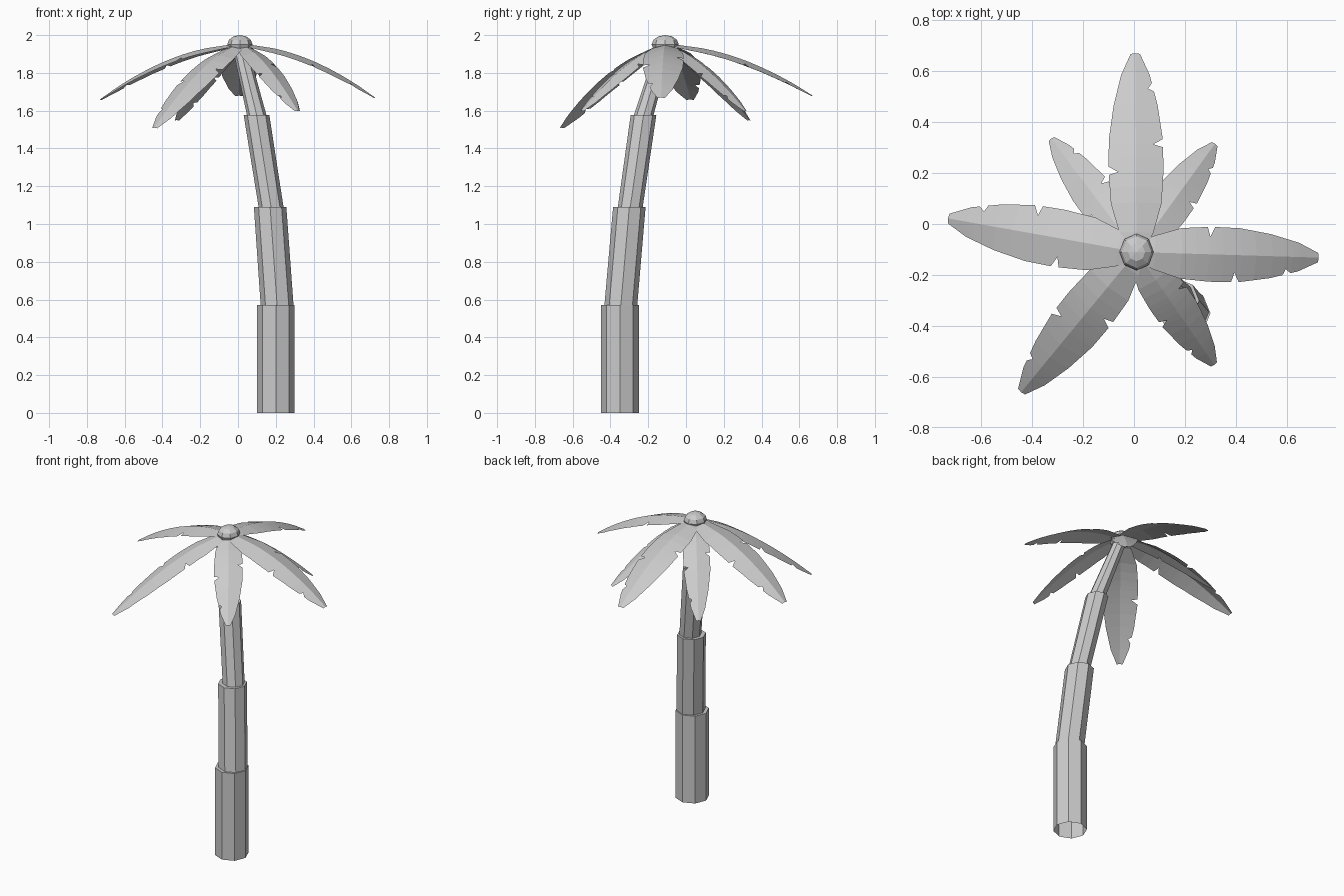
import bpy, bmesh, math
from mathutils import Vector

if "Cube" in bpy.data.objects:
    bpy.data.objects.remove(bpy.data.objects["Cube"])


def make_object(name, bm):
    bmesh.ops.recalc_face_normals(bm, faces=bm.faces)
    mesh = bpy.data.meshes.new(name)
    bm.to_mesh(mesh)
    bm.free()
    ob = bpy.data.objects.new(name, mesh)
    bpy.context.collection.objects.link(ob)
    return ob


# Trunk: stepped octagonal tube, open at the bottom (x, y, z, radius)
rings = [(.20, -.35, 0, .10), (.20, -.35, .57, .10),
         (.207, -.345, .57, .087), (.17, -.30, 1.09, .086),
         (.175, -.295, 1.09, .066), (.098, -.225, 1.577, .068),
         (.10, -.225, 1.572, .052), (.01, -.115, 1.94, .04)]
bm = bmesh.new()
loops = []
for x, y, z, r in rings:
    loops.append([bm.verts.new((x + r * math.cos(i * math.pi / 4),
                                y + r * math.sin(i * math.pi / 4), z)) for i in range(8)])
for a, b in zip(loops, loops[1:]):
    for i in range(8):
        j = (i + 1) % 8
        bm.faces.new((a[i], a[j], b[j], b[i]))
make_object("trunk", bm)

# Crown knob: low-poly flattened ball
bm = bmesh.new()
bmesh.ops.create_uvsphere(bm, u_segments=8, v_segments=6, radius=1)
for v in bm.verts:
    v.co = Vector((v.co.x * .067 + .01, v.co.y * .072 - .11, v.co.z * .05 + 1.95))
make_object("crown_knob", bm)

# Leaf outline: relative half width along the length
OUTLINE = [(0, .3), (.1, .62), (.25, .92), (.42, 1), (.58, .98),
           (.75, .8), (.9, .52), (1, .17)]
NOTCHES = {1: [(.55, .35), (.83, .3)], -1: [(.41, .35)]}  # per side: place, depth


def half_width(t):
    for (t0, w0), (t1, w1) in zip(OUTLINE, OUTLINE[1:]):
        if t <= t1:
            return w0 + (w1 - w0) * (t - t0) / (t1 - t0)
    return OUTLINE[-1][1]


def leaf(name, tip, width, power):
    base = Vector((.01, -.11, 1.95))
    flat = Vector((tip[0] - base.x, tip[1] - base.y, 0))
    drop = base.z - tip[2]
    side = Vector((flat.y, -flat.x, 0)).normalized()   # right, looking outward
    bm = bmesh.new()

    def mid(t):
        return base + flat * t - Vector((0, 0, drop * t ** power))

    spots = {0, .1, .25, .33, .48, .66, .75, .9, 1}
    for s in NOTCHES:
        for p, d in NOTCHES[s]:
            spots |= {p - .012, p, p + .03}
    rows = []
    for t in sorted(spots):
        tangent = mid(t + .01) - mid(t - .01 if t > .01 else t)
        up = side.cross(tangent).normalized()
        row = [bm.verts.new(mid(t))]
        for s in (-1, 1):
            w = half_width(t) * width
            for p, d in NOTCHES[s]:
                if t == p:
                    w *= 1 - d
            row.append(bm.verts.new(mid(t) + side * s * w - up * w * .25))
        rows.append(row)
    for a, b in zip(rows, rows[1:]):
        bm.faces.new((a[0], a[2], b[2], b[0]))
        bm.faces.new((a[1], a[0], b[0], b[1]))
    make_object(name, bm)


# Seven drooping leaves: name, tip position, half width, droop curve
for args in [("leaf_back", (.005, .67, 1.68), .108, 1.9),
             ("leaf_right", (.725, -.132, 1.67), .108, 1.9),
             ("leaf_left", (-.73, .022, 1.66), .114, 1.9),
             ("leaf_front_left", (-.443, -.66, 1.51), .105, 1.5),
             ("leaf_front_right", (.315, -.553, 1.60), .085, 1.5),
             ("leaf_back_right", (.318, .315, 1.60), .082, 1.5),
             ("leaf_back_left", (-.325, .335, 1.55), .08, 1.5)]:
    leaf(*args)
